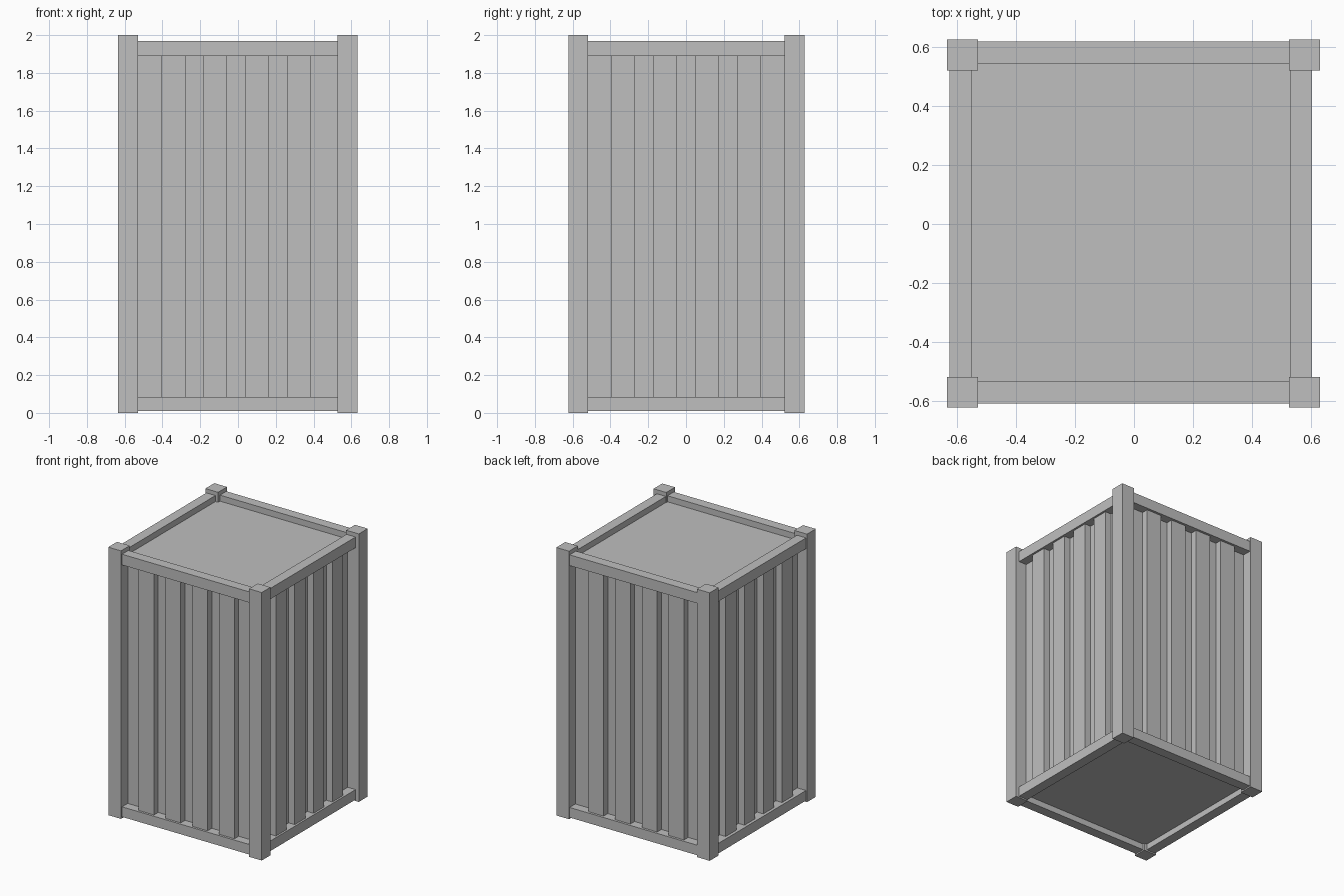
import bpy, bmesh
from mathutils import Matrix, Vector

if "Cube" in bpy.data.objects:
    bpy.data.objects.remove(bpy.data.objects["Cube"])

grey = bpy.data.materials.new("light_grey")
grey.diffuse_color = (0.52, 0.52, 0.52, 1)
grey.use_nodes = True
grey.node_tree.nodes["Principled BSDF"].inputs["Base Color"].default_value = grey.diffuse_color


def finish(name, bm):
    bmesh.ops.recalc_face_normals(bm, faces=bm.faces)
    mesh = bpy.data.meshes.new(name)
    bm.to_mesh(mesh)
    bm.free()
    mesh.materials.append(grey)
    obj = bpy.data.objects.new(name, mesh)
    bpy.context.collection.objects.link(obj)
    return obj


def box(name, x0, x1, y0, y1, z0, z1):
    bm = bmesh.new()
    bmesh.ops.create_cube(bm, size=1)
    size = Vector((x1 - x0, y1 - y0, z1 - z0))
    bmesh.ops.transform(bm, verts=bm.verts, matrix=Matrix.Translation(
        ((x0 + x1) / 2, (y0 + y1) / 2, (z0 + z1) / 2)) @ Matrix.Diagonal(size).to_4x4())
    return finish(name, bm)


def wall(name, start, place, half=0.55, ribs=4, rib=0.126, pitch=0.2215, depth=0.05):
    """Corrugated wall: ribbed plan outline extruded upward.
    place(along, out) turns wall coordinates into x, y."""
    pts = [(-half, 0)]
    for i in range(ribs):
        a = start + i * pitch
        pts += [(a, 0), (a, depth), (a + rib, depth), (a + rib, 0)]
    pts += [(half, 0), (half, -0.01), (-half, -0.01)]
    bm = bmesh.new()
    face = bm.faces.new([bm.verts.new((*place(u, v), 0.07)) for u, v in pts])
    ext = bmesh.ops.extrude_face_region(bm, geom=[face])
    bmesh.ops.translate(bm, vec=(0, 0, 1.83),
                        verts=[v for v in ext["geom"] if isinstance(v, bmesh.types.BMVert)])
    return finish(name, bm)


# Corner posts
for xn, x0, x1 in (("left", -0.635, -0.53), ("right", 0.527, 0.632)):
    for yn, y0, y1 in (("front", -0.623, -0.52), ("back", 0.522, 0.627)):
        box(f"{yn}_{xn}_post", x0, x1, y0, y1, 0, 2)

# Bottom and top rails
for level, z0, z1 in (("bottom", 0.01, 0.085), ("top", 1.89, 1.97)):
    box(f"{level}_front_rail", -0.54, 0.535, -0.61, -0.535, z0, z1)
    box(f"{level}_back_rail", -0.54, 0.535, 0.545, 0.62, z0, z1)
    box(f"{level}_left_rail", -0.627, -0.552, -0.54, 0.54, z0, z1)
    box(f"{level}_right_rail", 0.53, 0.605, -0.54, 0.54, z0, z1)

# Corrugated walls
wall("front_wall", -0.405, lambda u, v: (u, -0.543 - v))
wall("back_wall", -0.405, lambda u, v: (u, 0.552 + v))
wall("left_wall", -0.395, lambda u, v: (-0.555 - v, u))
wall("right_wall", -0.395, lambda u, v: (0.54 + v, u))

# Roof and floor panels
box("roof_panel", -0.56, 0.54, -0.545, 0.555, 1.89, 1.925)
box("floor_panel", -0.56, 0.54, -0.545, 0.555, 0.055, 0.08)
